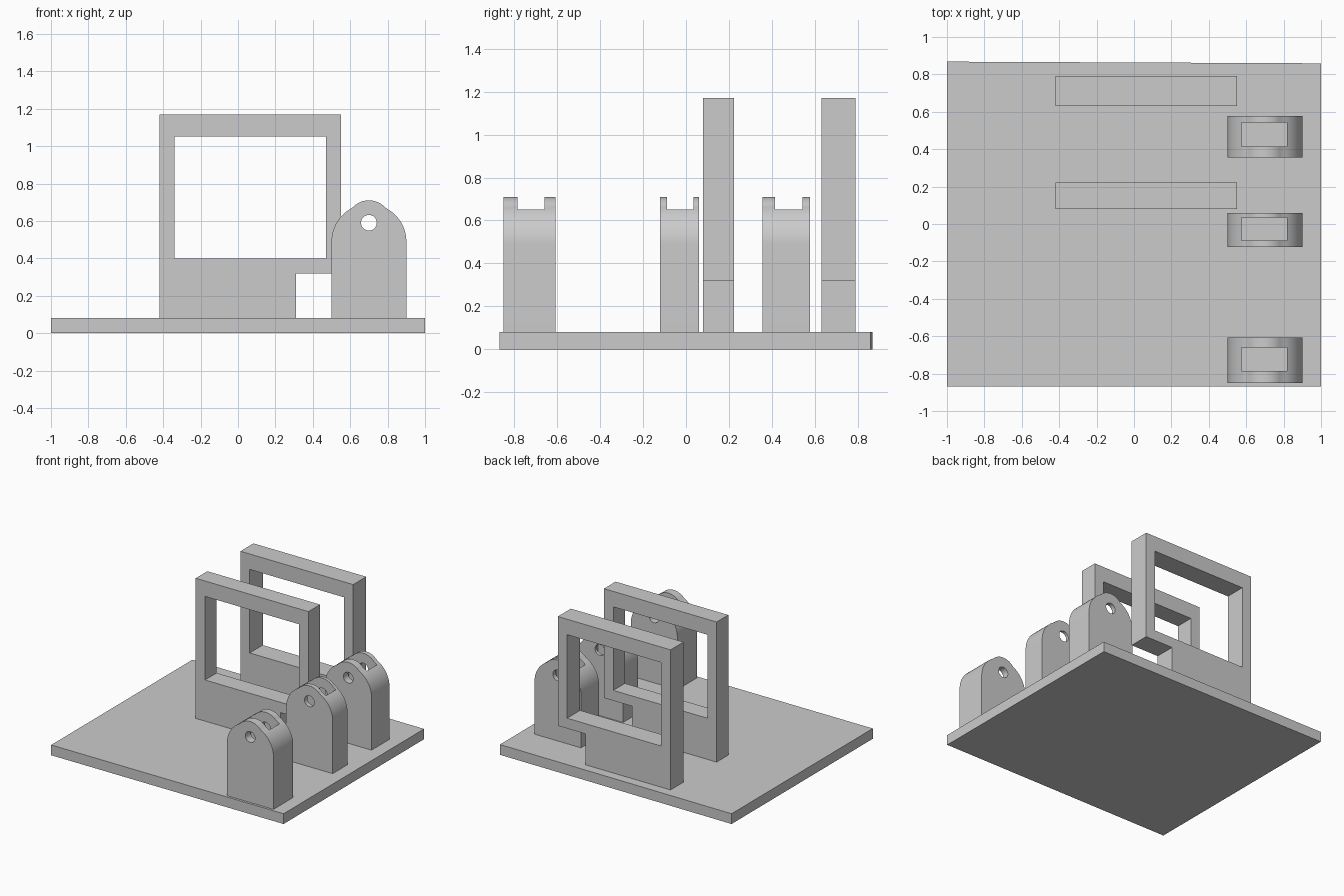
import bpy, bmesh, math

cube = bpy.data.objects.get("Cube")
if cube:
    bpy.data.objects.remove(cube, do_unlink=True)

grey = bpy.data.materials.new("plain_grey")
grey.use_nodes = True
grey.diffuse_color = (0.6, 0.6, 0.6, 1)
grey.node_tree.nodes["Principled BSDF"].inputs["Base Color"].default_value = (0.6, 0.6, 0.6, 1)


def extrude(name, base, offset):
    """Solid made by sweeping a flat outline along an offset."""
    bm = bmesh.new()
    face = bm.faces.new([bm.verts.new(p) for p in base])
    res = bmesh.ops.extrude_face_region(bm, geom=[face])
    verts = [g for g in res["geom"] if isinstance(g, bmesh.types.BMVert)]
    bmesh.ops.translate(bm, verts=verts, vec=offset)
    bmesh.ops.recalc_face_normals(bm, faces=bm.faces)
    mesh = bpy.data.meshes.new(name)
    bm.to_mesh(mesh)
    bm.free()
    mesh.materials.append(grey)
    obj = bpy.data.objects.new(name, mesh)
    bpy.context.collection.objects.link(obj)
    return obj


def upright(name, outline, y0, y1):
    return extrude(name, [(x, y0, z) for x, z in outline], (0, y1 - y0, 0))


def rect(x0, x1, z0, z1):
    return [(x0, z0), (x1, z0), (x1, z1), (x0, z1)]


def cut(obj, cutter):
    """Subtract the cutter, then discard it."""
    cutter.hide_render = True
    mod = obj.modifiers.new("cut", "BOOLEAN")
    mod.operation = "DIFFERENCE"
    mod.solver = "EXACT"
    mod.object = cutter
    bpy.ops.object.select_all(action="DESELECT")
    bpy.context.view_layer.objects.active = obj
    obj.select_set(True)
    bpy.ops.object.modifier_apply(modifier=mod.name)
    bpy.data.objects.remove(cutter, do_unlink=True)


# Base plate, its back edge very slightly slanted
TOP = 0.08
extrude("base_plate", [(-1, -0.868, 0), (1, -0.868, 0), (1, 0.859, 0), (-1, 0.868, 0)], (0, 0, TOP))

# Window frames with a notch at the lower left corner
frame_outline = [(-0.42, TOP), (0.31, TOP), (0.31, 0.32), (0.55, 0.32), (0.55, 1.17), (-0.42, 1.17)]
for name, y0, y1 in (("front_frame", 0.08, 0.223), ("back_frame", 0.63, 0.79)):
    frame = upright(name, frame_outline, y0, y1)
    cut(frame, upright("window_cutter", rect(-0.34, 0.47, 0.4, 1.05), y0 - 0.1, y1 + 0.1))

# Bracket outline: a wide arch with a smaller round lug rising from its crown
CX, ARCH_Z, ARCH_R, PIN_Z, LUG_R = 0.7, 0.49, 0.2, 0.59, 0.12
outline = [(CX - ARCH_R, TOP), (CX + ARCH_R, TOP)]
for i in range(49):
    dx = ARCH_R * math.cos(math.pi * i / 48)
    z = ARCH_Z + math.sqrt(max(0, ARCH_R ** 2 - dx ** 2))
    if abs(dx) < LUG_R:
        z = max(z, PIN_Z + math.sqrt(LUG_R ** 2 - dx ** 2))
    outline.append((CX + dx, z))
pin = [(CX + 0.042 * math.cos(math.tau * i / 32), PIN_Z + 0.042 * math.sin(math.tau * i / 32))
       for i in range(32)]

# Pulley brackets: (name, outer y range, pocket y range)
brackets = (
    ("front_bracket", -0.85, -0.607, -0.785, -0.66),
    ("middle_bracket", -0.122, 0.06, -0.088, 0.036),
    ("back_bracket", 0.356, 0.577, 0.415, 0.542),
)
for name, y0, y1, p0, p1 in brackets:
    bracket = upright(name, outline, y0, y1)
    cut(bracket, upright("pocket_cutter", rect(0.575, 0.818, 0.47, 0.9), p0, p1))
    cut(bracket, upright("pin_cutter", pin, y0 - 0.1, y1 + 0.1))
    bpy.ops.object.shade_smooth_by_angle(angle=math.radians(25))
